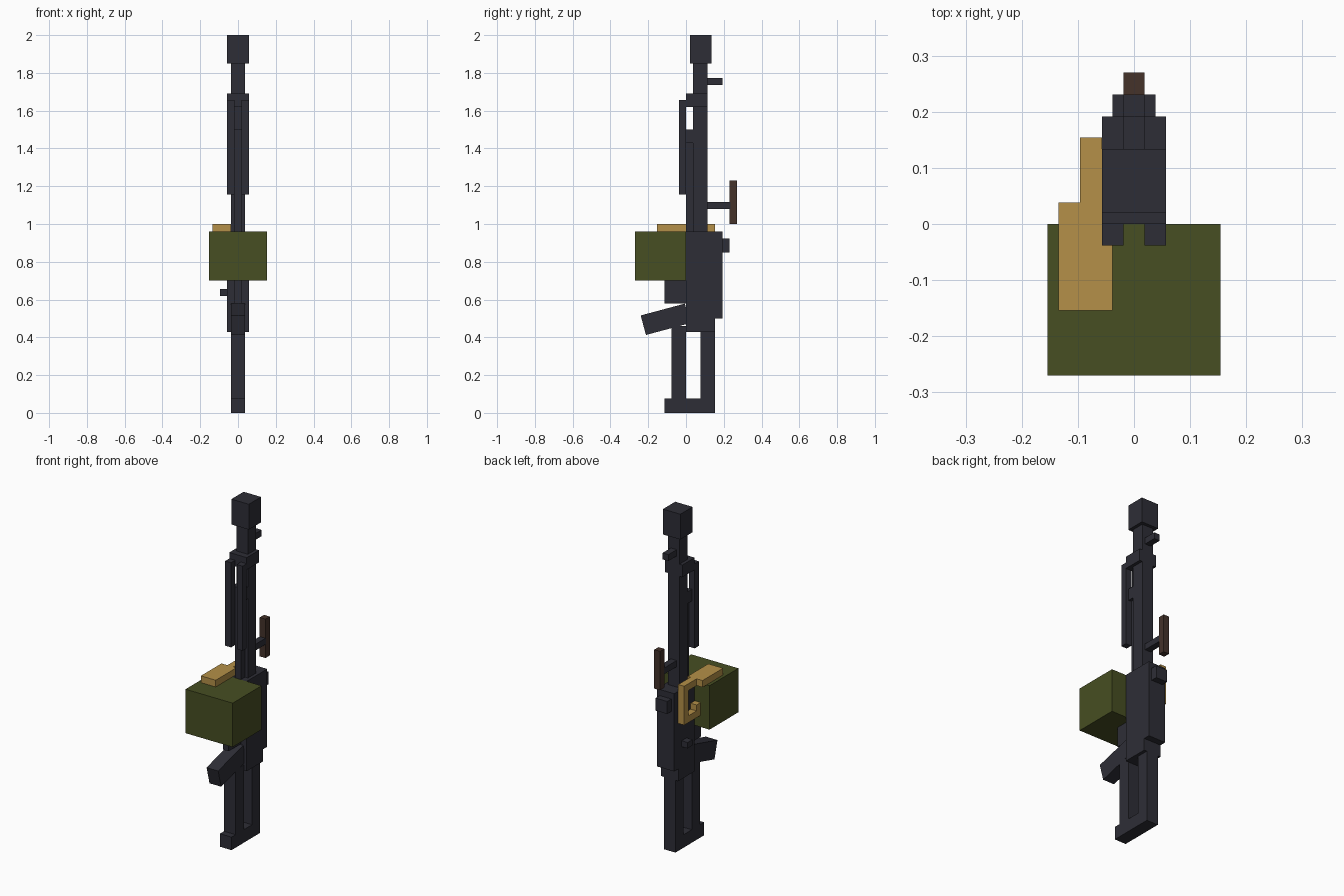
import bpy
import math

cube = bpy.data.objects.get("Cube")
if cube:
    bpy.data.objects.remove(cube, do_unlink=True)


def material(name, rgb):
    m = bpy.data.materials.new(name)
    m.use_nodes = True
    m.diffuse_color = (*rgb, 1)
    m.node_tree.nodes["Principled BSDF"].inputs["Base Color"].default_value = (*rgb, 1)
    return m


METAL = material("dark_gunmetal", (0.027, 0.027, 0.037))
GREEN = material("olive_green", (0.063, 0.077, 0.016))
BRASS = material("brass", (0.46, 0.28, 0.065))
WOOD = material("dark_wood", (0.058, 0.032, 0.023))


def block(name, x, y, z, mat=METAL, tilt=0):
    """Box from (min, max) ranges, optionally tilted about x; a single x is a half width."""
    x = x if isinstance(x, tuple) else (-x, x)
    ranges = (x, y, z)
    bpy.ops.mesh.primitive_cube_add(size=1, location=[(a + b) / 2 for a, b in ranges])
    ob = bpy.context.object
    ob.name = ob.data.name = name
    ob.scale = [b - a for a, b in ranges]
    ob.rotation_euler.x = math.radians(tilt)
    ob.data.materials.append(mat)
    return ob


THIN, MID, WIDE = 0.019, 0.038, 0.057

# Barrel group
block("muzzle", WIDE, (0.02, 0.134), (1.85, 2.0))
block("barrel", MID, (0.038, 0.115), (0.94, 1.86))
block("front_sight", THIN, (0.11, 0.192), (1.735, 1.773))
block("gas_block", WIDE, (0, 0.115), (1.62, 1.692))
block("gas_tube", THIN, (0, 0.04), (0.94, 1.44))
block("gas_tube_collar", MID, (0, 0.04), (1.43, 1.5))

# Folded bipod legs
for side, s in (("left", 1), ("right", -1)):
    block("bipod_leg_" + side, tuple(sorted((s * THIN, s * WIDE))), (-0.038, 0), (1.155, 1.656))

# Carry handle
block("handle_post", THIN, (0.11, 0.235), (1.08, 1.117))
block("handle_grip", THIN, (0.23, 0.27), (1.0, 1.23), WOOD)

# Receiver
block("receiver", WIDE, (0, 0.192), (0.5, 0.96))
block("receiver_rear", WIDE, (0, 0.153), (0.428, 0.51))
block("rear_sight", MID, (0.185, 0.231), (0.85, 0.924))
block("charging_knob", (-0.096, -0.05), (0.077, 0.122), (0.62, 0.655))
block("trigger_housing", THIN, (-0.115, 0.005), (0.58, 0.71))
block("pistol_grip", MID, (-0.23, 0.012), (0.442, 0.549), tilt=15)

# Skeleton stock
block("stock_front_bar", MID, (-0.077, 0), (0.07, 0.46))
block("stock_back_bar", MID, (0.077, 0.153), (0.07, 0.44))
block("butt_plate", MID, (-0.115, 0.153), (0, 0.077))

# Ammunition box and belt
block("ammo_box", 0.154, (-0.27, 0), (0.7, 0.96), GREEN)
block("belt_top", (-0.135, -0.038), (-0.154, 0.038), (0.96, 1.0), BRASS)
BELT = (-0.096, -WIDE)
block("belt_bridge", BELT, (0.03, 0.154), (0.96, 1.0), BRASS)
block("belt_drop", BELT, (0.115, 0.154), (0.77, 0.97), BRASS)
block("belt_return", BELT, (0.03, 0.12), (0.77, 0.81), BRASS)
block("belt_tip", BELT, (0, 0.038), (0.77, 0.845), BRASS)
